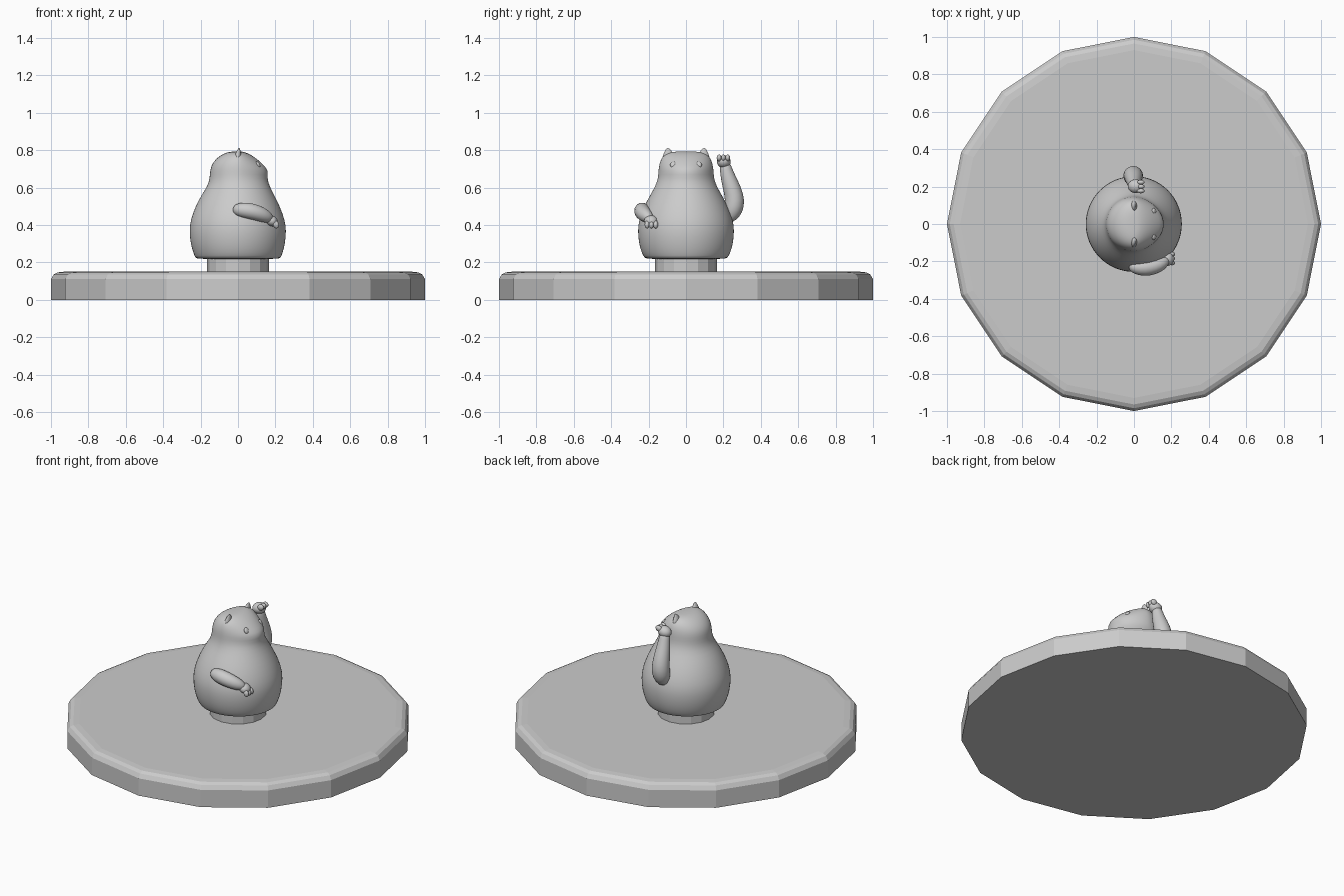
import bpy, bmesh
from math import sin, cos, pi
from mathutils import Vector, Matrix

if "Cube" in bpy.data.objects:
    bpy.data.objects.remove(bpy.data.objects["Cube"])

GREY = (0.6, 0.6, 0.6, 1)
mat = bpy.data.materials.new("plain_grey")
mat.use_nodes = True
mat.diffuse_color = GREY
mat.node_tree.nodes["Principled BSDF"].inputs["Base Color"].default_value = GREY


def finish(name, bm, smooth=True, subsurf=0):
    bmesh.ops.recalc_face_normals(bm, faces=bm.faces[:])
    for f in bm.faces:
        f.smooth = smooth
    me = bpy.data.meshes.new(name)
    bm.to_mesh(me)
    bm.free()
    me.materials.append(mat)
    ob = bpy.data.objects.new(name, me)
    bpy.context.collection.objects.link(ob)
    if subsurf:
        mod = ob.modifiers.new("smooth", "SUBSURF")
        mod.levels = mod.render_levels = subsurf
    return ob


def loft(name, rings, smooth=True, subsurf=0):
    """Skin a list of point rings and cap both ends."""
    bm = bmesh.new()
    loops = [[bm.verts.new(p) for p in ring] for ring in rings]
    n = len(loops[0])
    for a, b in zip(loops, loops[1:]):
        for i in range(n):
            bm.faces.new((a[i], a[(i + 1) % n], b[(i + 1) % n], b[i]))
    bm.faces.new(loops[0][::-1])
    bm.faces.new(loops[-1])
    return finish(name, bm, smooth, subsurf)


def circle(r, z, n=16):
    return [(r * cos(2 * pi * i / n), r * sin(2 * pi * i / n), z) for i in range(n)]


def limb(name, path, n=12):
    """Tapered rounded tube through (x, y, z, radius) points."""
    pts = [Vector(p[:3]) for p in path]
    rings = []
    for i, (p, node) in enumerate(zip(pts, path)):
        t = (pts[min(i + 1, len(pts) - 1)] - pts[max(i - 1, 0)]).normalized()
        u = t.cross(Vector((0.3, 1, 0.1))).normalized()
        v = t.cross(u)
        rings.append([p + node[3] * (u * cos(2 * pi * k / n) + v * sin(2 * pi * k / n))
                      for k in range(n)])
    return loft(name, rings, True, 1)


def ball(name, pos, size, tilt=0, axis="Y"):
    bm = bmesh.new()
    m = (Matrix.Translation(pos) @ Matrix.Rotation(tilt, 4, axis)
         @ Matrix.Diagonal((*size, 1)))
    bmesh.ops.create_uvsphere(bm, u_segments=16, v_segments=10, radius=1, matrix=m)
    return finish(name, bm)


# Faceted round base with a softened rim, and the short pedestal
loft("base", [circle(r, z) for r, z in
              ((1, 0), (1, .11), (.985, .135), (.965, .146), (.93, .15))], False)
loft("pedestal", [circle(.165, .14), circle(.165, .23)], False)

# Body and head: height, half width, back reach, front reach
SECTIONS = ((.218, .21, .22, .22), (.222, .222, .228, .228), (.25, .238, .24, .24),
            (.3, .253, .255, .253), (.37, .26, .262, .26), (.43, .252, .254, .251),
            (.5, .225, .228, .225), (.56, .192, .196, .194), (.61, .163, .162, .168),
            (.65, .15, .152, .157), (.69, .148, .15, .164), (.72, .144, .142, .138),
            (.75, .135, .122, .106), (.775, .117, .09, .07), (.788, .09, .058, .04),
            (.793, .05, .03, .02))
rings = []
for z, w, back, front in SECTIONS:
    point = 1.25 if z > .64 else 1
    rings.append([(front * c ** point if c > 0 else back * c, w * s, z)
                  for c, s in ((cos(2 * pi * i / 32), sin(2 * pi * i / 32))
                               for i in range(32))])
loft("body", rings, True, 1)

# Ears and eyes, one of each per side
for side, word in ((-1, "right"), (1, "left")):
    ear = [[(x * w + lean, side * (y + w * k), z) for x, k in
            ((cos(2 * pi * i / 12) * .55, sin(2 * pi * i / 12)) for i in range(12))]
           for z, w, y, lean in ((.74, .044, .09, -.004), (.775, .032, .092, 0),
                                 (.8, .016, .096, .004), (.812, .005, .098, .006))]
    loft(word + "_ear", ear, True, 1)
    ball(word + "_eye", (.107, side * .067, .722), (.01, .018, .019), -.5)

# Lowered right arm resting across the side
limb("right_arm", ((-.025, -.222, .482, .012), (-.015, -.225, .482, .032),
                   (.03, -.235, .48, .044), (.08, -.236, .472, .045),
                   (.13, -.222, .455, .041), (.165, -.2, .438, .032),
                   (.185, -.188, .428, .012)))
ball("right_paw", (.18, -.188, .422), (.034, .036, .028), .5)
for i in range(3):
    ball("right_toe_%d" % i, (.203, -.208 + .023 * i, .402), (.016, .013, .021), -.3)

# Raised left arm with a curled waving paw
limb("left_arm", ((-.005, .225, .42, .012), (-.005, .235, .435, .035),
                  (-.005, .253, .48, .055), (-.004, .263, .53, .055),
                  (-.002, .248, .59, .05), (0, .226, .65, .042),
                  (.002, .213, .7, .034), (.003, .208, .725, .03),
                  (.003, .206, .735, .012)))
ball("left_paw", (.008, .202, .738), (.042, .037, .034), -.25)
for i in range(3):
    ball("left_toe_%d" % i, (.036, .177 + .023 * i, .758), (.021, .013, .018), -.4)
